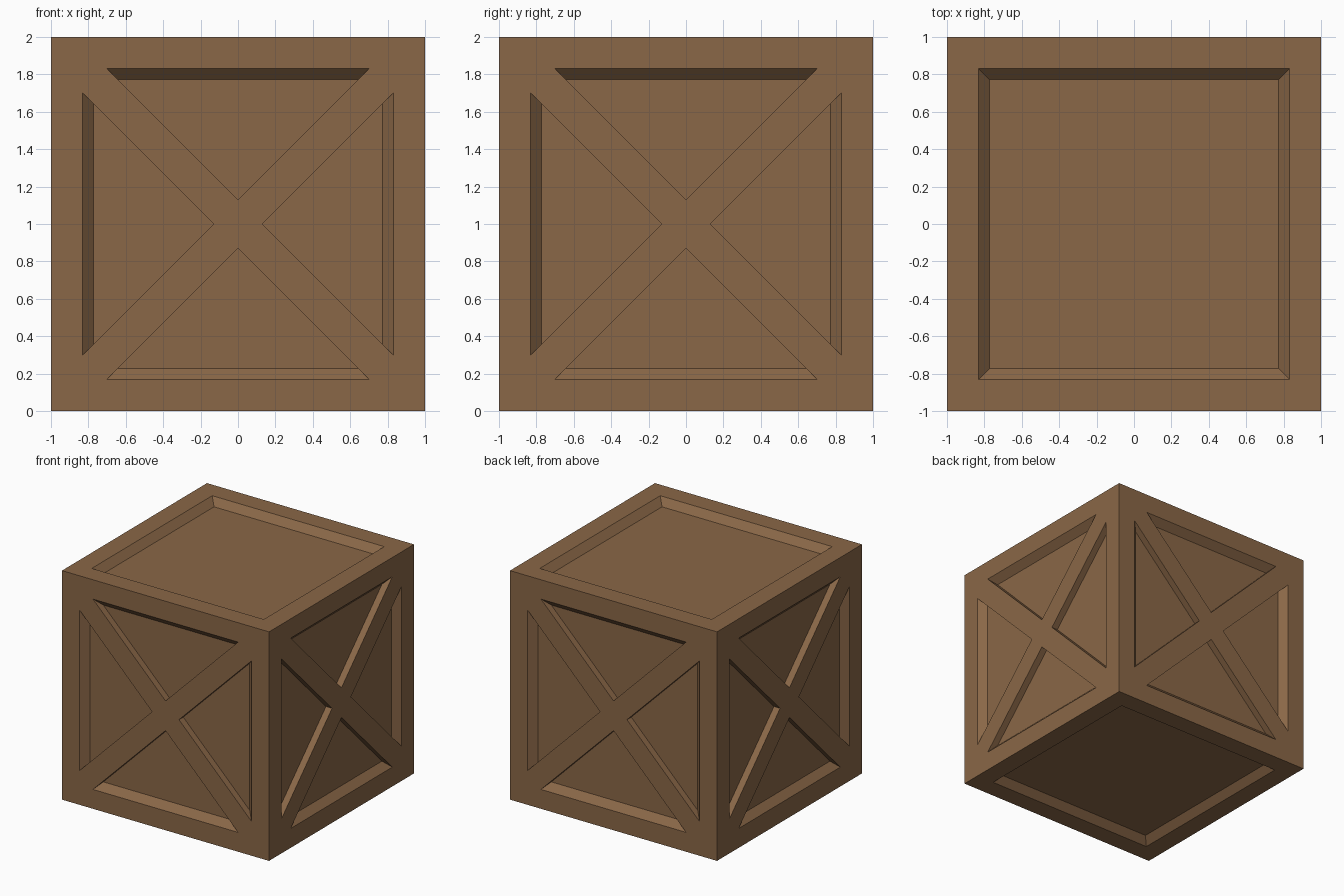
import bpy, bmesh, math
from mathutils import Matrix, Vector

if "Cube" in bpy.data.objects:
    bpy.data.objects.remove(bpy.data.objects["Cube"])

HALF = 1.0       # half size of the crate
OPEN = 0.831     # half width of the framed opening
DEPTH = 0.059    # recess depth, frame edge slopes at 45 degrees
BRACE = 0.13     # half width of the diagonal brace, measured along the axis
OVER = 0.05      # how far cutters stick out of the surface

wood = bpy.data.materials.new("brown wood")
wood.diffuse_color = (0.254, 0.136, 0.063, 1.0)
wood.use_nodes = True
wood.node_tree.nodes["Principled BSDF"].inputs["Base Color"].default_value = wood.diffuse_color


def add_recess(bm, outline, matrix):
    """Solid between an outline at the recess floor and one above the surface."""
    rings = []
    for h in (-DEPTH, OVER):
        rings.append([bm.verts.new(matrix @ Vector((u, v, HALF + h)))
                      for u, v in outline(OPEN + h)])
    low, high = rings
    n = len(low)
    bm.faces.new(low[::-1])
    bm.faces.new(high)
    for i in range(n):
        j = (i + 1) % n
        bm.faces.new((low[i], low[j], high[j], high[i]))


def square(w):
    return [(-w, -w), (w, -w), (w, w), (-w, w)]


def triangle(w):
    # one edge along the sloped frame, two straight edges along the braces
    return [(0, BRACE), (w - BRACE, w), (BRACE - w, w)]


# Cutter: square panels top and bottom, four triangles on each side
bm = bmesh.new()
for a in (0, math.pi):
    add_recess(bm, square, Matrix.Rotation(a, 4, 'X'))
for i in range(4):
    side = Matrix.Rotation(i * math.pi / 2, 4, 'Z') @ Matrix.Rotation(math.pi / 2, 4, 'X')
    for k in range(4):
        add_recess(bm, triangle, side @ Matrix.Rotation(k * math.pi / 2, 4, 'Z'))
bmesh.ops.recalc_face_normals(bm, faces=bm.faces)
bmesh.ops.translate(bm, verts=bm.verts, vec=(0, 0, HALF))
mesh = bpy.data.meshes.new("recess_cutter")
bm.to_mesh(mesh)
bm.free()
mesh.materials.append(wood)
cutter = bpy.data.objects.new("recess_cutter", mesh)
bpy.context.collection.objects.link(cutter)
cutter.hide_render = True

# Crate body
bpy.ops.mesh.primitive_cube_add(size=2 * HALF, location=(0, 0, HALF))
crate = bpy.context.object
crate.name = "crate"
crate.data.materials.append(wood)
cut = crate.modifiers.new("recesses", 'BOOLEAN')
cut.operation = 'DIFFERENCE'
cut.solver = 'EXACT'
cut.object = cutter
bpy.ops.object.modifier_apply(modifier=cut.name)
bpy.data.objects.remove(cutter)
